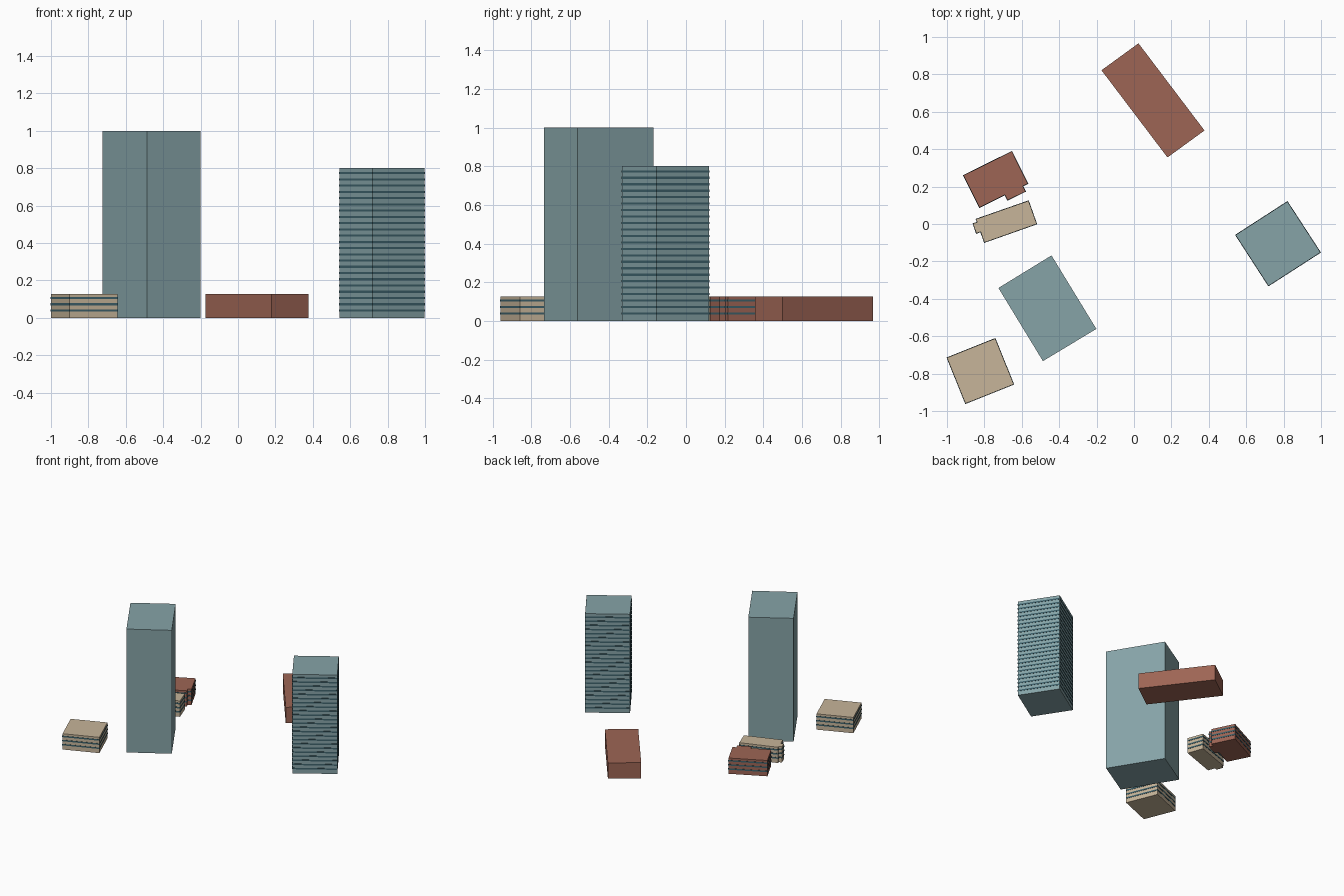
import bpy, bmesh
from mathutils import Vector

if "Cube" in bpy.data.objects:
    bpy.data.objects.remove(bpy.data.objects["Cube"])

FLOOR = 0.0334      # storey pitch
LOW, MID, TALL = 0.128, 0.802, 1.0


def material(name, r, g, b):
    m = bpy.data.materials.new(name)
    m.diffuse_color = (r, g, b, 1)
    m.use_nodes = True
    m.node_tree.nodes["Principled BSDF"].inputs["Base Color"].default_value = m.diffuse_color
    return m


BEIGE = material("beige_stone", 0.57, 0.46, 0.32)
BRICK = material("brick", 0.34, 0.13, 0.09)
TEAL = material("blue_grey_cladding", 0.24, 0.37, 0.39)
GLASS = material("window_glass", 0.047, 0.12, 0.147)


def ccw(pts):
    area = sum(a[0] * b[1] - b[0] * a[1] for a, b in zip(pts, pts[1:] + pts[:1]))
    return pts if area > 0 else pts[::-1]


def offset(pts, d):
    """Mitred outward offset of a counter-clockwise outline."""
    out = []
    for i, p in enumerate(pts):
        p, a, b = Vector(p), Vector(pts[i - 1]), Vector(pts[(i + 1) % len(pts)])
        e1, e2 = (p - a).normalized(), (b - p).normalized()
        n1, n2 = Vector((e1.y, -e1.x)), Vector((e2.y, -e2.x))
        out.append(p + (n1 + n2) * d / (1 + n1.dot(n2)))
    return out


def finish(bm, name, mat):
    me = bpy.data.meshes.new(name)
    bm.to_mesh(me)
    bm.free()
    me.materials.append(mat)
    bpy.context.collection.objects.link(bpy.data.objects.new(name, me))


def loft(bm, rings):
    """Join successive rings of vertices with quads."""
    for lo, hi in zip(rings, rings[1:]):
        for i in range(len(lo)):
            j = (i + 1) % len(lo)
            bm.faces.new((lo[i], lo[j], hi[j], hi[i]))


def building(name, outline, height, mat, bands=0):
    outline = ccw(outline)

    def ring(bm, pts, z):
        return [bm.verts.new((p[0], p[1], z)) for p in pts]

    # solid block
    bm = bmesh.new()
    bottom, top = ring(bm, outline, 0), ring(bm, outline, height)
    loft(bm, [bottom, top])
    bm.faces.new(bottom[::-1])
    bm.faces.new(top)
    finish(bm, name, mat)

    # window bands wrapped around the walls
    if bands:
        outer = offset(outline, 0.002)
        bm = bmesh.new()
        for k in range(bands):
            z0 = 0.034 + k * FLOOR
            z1 = z0 + 0.011
            loft(bm, [ring(bm, outline, z0), ring(bm, outer, z0),
                      ring(bm, outer, z1), ring(bm, outline, z1)])
        finish(bm, name + "_window_bands", GLASS)


# towers
building("tall_tower", [(-0.725, -0.342), (-0.441, -0.168), (-0.201, -0.561),
                        (-0.487, -0.733)], TALL, TEAL)
building("banded_tower", [(0.543, -0.059), (0.82, 0.12), (0.997, -0.152),
                          (0.719, -0.331)], MID, TEAL, 23)

# low blocks
building("long_brick_block", [(-0.174, 0.822), (0.024, 0.966), (0.377, 0.5),
                              (0.179, 0.356)], LOW, BRICK)
building("square_beige_block", [(-1.0, -0.715), (-0.742, -0.612), (-0.643, -0.857),
                                (-0.901, -0.96)], LOW, BEIGE, 3)
building("brick_block_with_bay", [(-0.912, 0.26), (-0.653, 0.388), (-0.568, 0.216),
                                  (-0.594, 0.203), (-0.58, 0.174), (-0.676, 0.127),
                                  (-0.69, 0.156), (-0.826, 0.088)], LOW, BRICK, 3)
building("beige_block_with_bay", [(-0.564, 0.124), (-0.52, 0.0), (-0.8, -0.099),
                                  (-0.82, -0.042), (-0.843, -0.05), (-0.861, 0.002),
                                  (-0.838, 0.01), (-0.845, 0.026)], LOW, BEIGE, 3)
